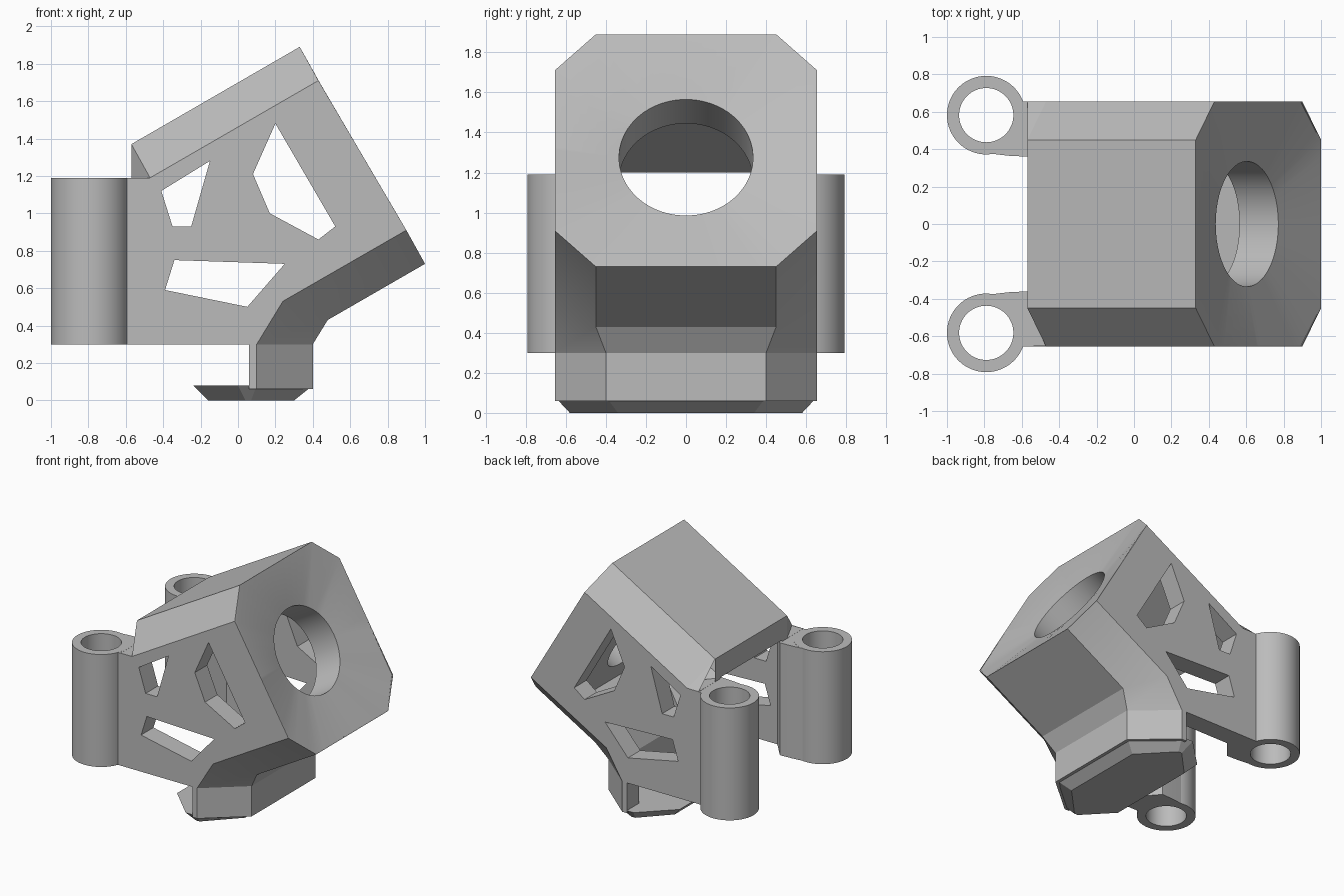
import bpy, bmesh, math
from mathutils import Vector

if "Cube" in bpy.data.objects:
    bpy.data.objects.remove(bpy.data.objects["Cube"], do_unlink=True)

grey = bpy.data.materials.new("plain_grey")
grey.use_nodes = True
colour = (0.5, 0.5, 0.5, 1)
grey.diffuse_color = colour
grey.node_tree.nodes["Principled BSDF"].inputs["Base Color"].default_value = colour


def loft(name, rings, closed=False):
    """Skin equal-length rings; cap the ends or join last ring to first."""
    bm = bmesh.new()
    loops = [[bm.verts.new(p) for p in ring] for ring in rings]
    pairs = list(zip(loops, loops[1:]))
    if closed:
        pairs.append((loops[-1], loops[0]))
    else:
        bm.faces.new(loops[0])
        bm.faces.new(loops[-1])
    for a, b in pairs:
        for i in range(len(a)):
            j = (i + 1) % len(a)
            bm.faces.new((a[i], a[j], b[j], b[i]))
    bmesh.ops.recalc_face_normals(bm, faces=bm.faces)
    mesh = bpy.data.meshes.new(name)
    bm.to_mesh(mesh)
    bm.free()
    mesh.materials.append(grey)
    obj = bpy.data.objects.new(name, mesh)
    bpy.context.collection.objects.link(obj)
    return obj


def select(obj):
    bpy.ops.object.select_all(action='DESELECT')
    obj.select_set(True)
    bpy.context.view_layer.objects.active = obj


def cut(obj, cutter):
    mod = obj.modifiers.new("cut", 'BOOLEAN')
    mod.operation = 'DIFFERENCE'
    mod.solver = 'EXACT'
    mod.object = cutter
    select(obj)
    bpy.ops.object.modifier_apply(modifier=mod.name)
    bpy.data.objects.remove(cutter, do_unlink=True)


def chamfered(name, side, mid, side_y, mid_ys):
    """Solid whose side outline (x, z) swells to the mid outline."""
    def outer(s):
        return [(x, s * side_y, z) for x, z in side]

    def inner(s):
        return [(x, s * y, z) for (x, z), y in zip(mid, mid_ys)]
    return loft(name, [outer(-1), inner(-1), inner(1), outer(1)])


# Housing: outer shell with chamfered edges
side = [(-.57, .3), (.06, .3), (.06, .06), (.1, .06), (.1, .3),
        (.24, .53), (.9, .91), (.43, 1.71), (-.47, 1.19), (-.57, 1.19)]
mid = [(-.57, .3), (.06, .3), (.06, .06), (.4, .06), (.4, .3),
       (.48, .43), (1, .73), (.33, 1.89), (-.57, 1.37), (-.57, 1.19)]
housing = chamfered("housing", side, mid, .655, [.45] * 3 + [.4] * 2 + [.45] * 5)

# Inner cavity, open at the back and below
cav_side = [(-.8, -.1), (.15, -.1), (.15, .36), (.345, .664),
            (.597, .809), (.195, 1.504), (-.8, .93)]
cav_mid = [(-.8, -.1), (.28, -.1), (.28, .33), (.405, .56),
           (.657, .705), (.135, 1.608), (-.8, 1.067)]
cut(housing, chamfered("cavity_cutter", cav_side, cav_mid, .5, [.38] * 7))

# Windows through both side walls
windows = [
    [(.2, 1.48), (.08, 1.21), (.17, 1.0), (.43, .86), (.52, .93)],
    [(-.41, 1.12), (-.15, 1.28), (-.25, .93), (-.35, .93)],
    [(-.39, .59), (-.34, .75), (.25, .73), (.05, .5)],
]
for w in windows:
    cut(housing, loft("window_cutter", [[(x, y, z) for x, z in w] for y in (-1, 1)]))

# Dished front face running into a round hole
centre = Vector((.665, 0, 1.31))
tilt = math.radians(30)
normal = Vector((math.cos(tilt), 0, math.sin(tilt)))
up = Vector((-math.sin(tilt), 0, math.cos(tilt)))
corners = [(.655, -.462), (.655, .462), (.45, .67), (-.45, .67),
           (-.655, .462), (-.655, -.462), (-.45, -.67), (.45, -.67)]
outline = []
for i, a in enumerate(corners):
    b = corners[(i + 1) % 8]
    steps = 4 if i % 2 else 10
    outline += [Vector(a).lerp(Vector(b), k / steps) for k in range(steps)]


def face_ring(points, depth):
    return [centre + Vector((0, p.x, 0)) + up * p.y + normal * depth for p in points]


circle = [p.normalized() * .335 for p in outline]
rim = [p * .99 for p in outline]
cut(housing, loft("hole_cutter", [face_ring(circle, -.45), face_ring(circle, -.07),
                                  face_ring(rim, 0), face_ring(rim, .05)]))

# Foot: bevelled octagonal plate
half_top = [(.4, .4), (.1, .655), (0, .655), (-.24, .42)]
half_low = [(.3, .34), (.07, .58), (.04, .58), (-.16, .37)]


def foot_ring(half, z):
    return [(x, y, z) for x, y in half] + [(x, -y, z) for x, y in reversed(half)]


foot = loft("foot", [foot_ring(half_low, 0), foot_ring(half_top, .08)])

# Mounting tubes and the webs that join them to the walls
web = [(-.8, .38), (-.67, .365), (-.57, .36), (-.45, .5),
       (-.45, .65), (-.57, .655), (-.6, .655), (-.62, .5), (-.7, .43)]
parts = [housing, foot]
for s, label in ((1, "back"), (-1, "front")):
    def ring(r, z):
        turns = [math.tau * k / 64 for k in range(64)]
        return [(-.79 + r * math.cos(t), s * .582 + r * math.sin(t), z) for t in turns]
    parts.append(loft(label + "_tube", [ring(.21, .3), ring(.21, 1.19),
                                        ring(.145, 1.19), ring(.145, .3)], True))
    parts.append(loft(label + "_web", [[(x, s * y, z) for x, y in web]
                                       for z in (.3, 1.189)]))

for obj in parts:
    select(obj)
    bpy.ops.object.shade_smooth_by_angle(angle=math.radians(20))
